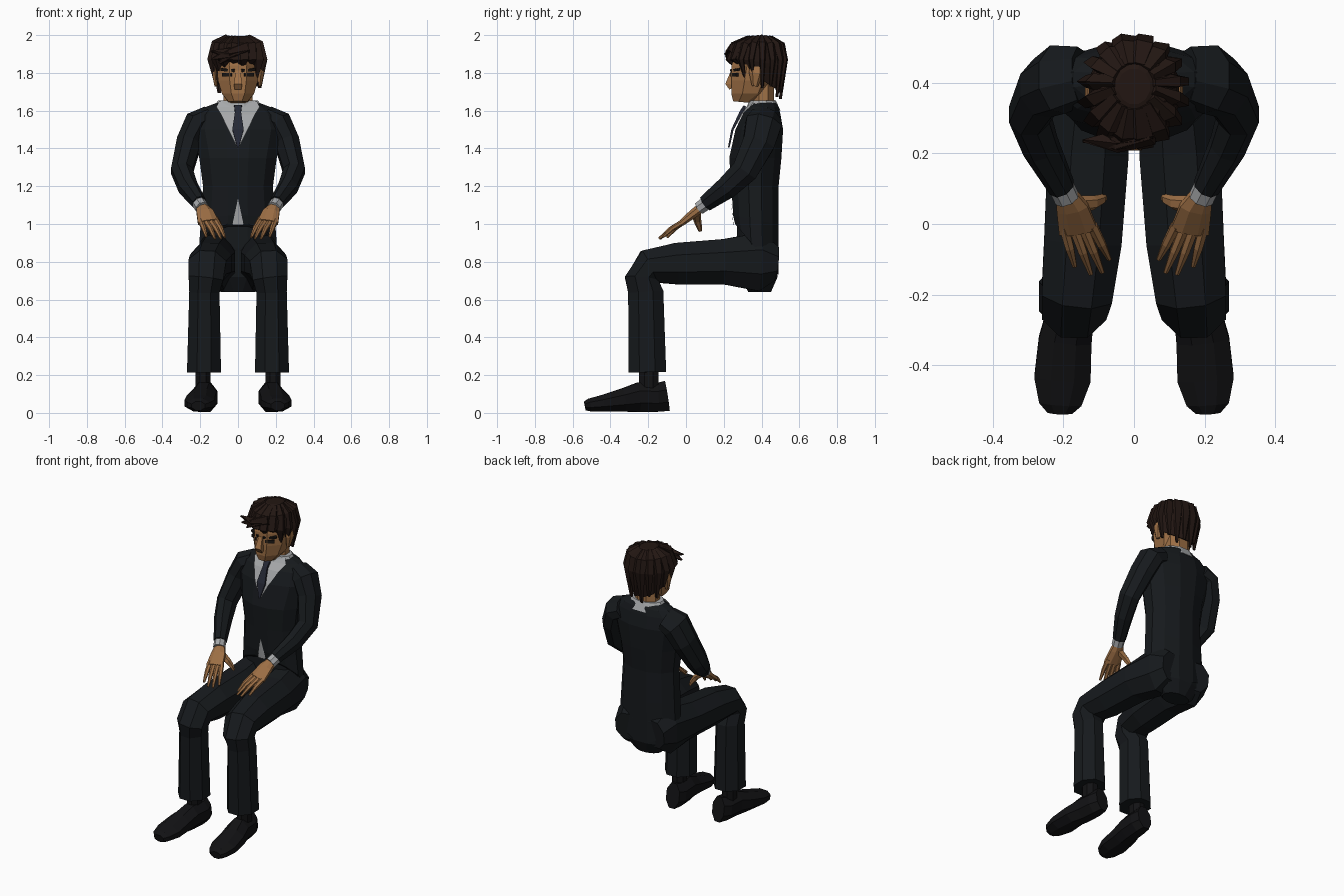
import bpy, bmesh
from math import sin, cos, pi
from mathutils import Vector as V


def material(name, rgb):
    m = bpy.data.materials.new(name)
    m.diffuse_color = (*rgb, 1)
    return m


SUIT = material("suit_cloth", (0.008, 0.010, 0.012))
SHOE = material("shoe_leather", (0.006, 0.006, 0.007))
SKIN = material("skin", (0.34, 0.16, 0.06))
HAIR = material("hair", (0.016, 0.008, 0.006))
SHIRT = material("shirt_cloth", (0.38, 0.39, 0.40))
TIE = material("tie_cloth", (0.018, 0.021, 0.035))
DARK = material("dark_features", (0.01, 0.008, 0.007))


def ring(c, u, v, n):
    # polygon whose flats touch the ends of the half axes u and v
    k = 1 / cos(pi / n)
    return [c + k * (u * cos((i + .5) * 2 * pi / n) + v * sin((i + .5) * 2 * pi / n))
            for i in range(n)]


def make(name, verts, faces, mat, mirror=False, fix=True):
    me = bpy.data.meshes.new(name)
    me.from_pydata([tuple(p) for p in verts], [], faces)
    if fix:
        bm = bmesh.new()
        bm.from_mesh(me)
        bmesh.ops.recalc_face_normals(bm, faces=bm.faces)
        bm.to_mesh(me)
        bm.free()
    me.materials.append(mat)
    ob = bpy.data.objects.new(name, me)
    bpy.context.collection.objects.link(ob)
    if mirror:
        md = ob.modifiers.new("mirror", 'MIRROR')
        md.use_mirror_merge = False
    return ob


def loft(name, rings, mat, mirror=False):
    n, m = len(rings[0]), len(rings)
    faces = [(r * n + i, r * n + (i + 1) % n, (r + 1) * n + (i + 1) % n, (r + 1) * n + i)
             for r in range(m - 1) for i in range(n)]
    faces += [tuple(range(n)), tuple(range((m - 1) * n, m * n))]
    return make(name, [p for r in rings for p in r], faces, mat, mirror)


def stack(name, rows, mat, n=12):
    # level rings: centre y, z, half width, half depth, front-to-back slope
    return loft(name, [ring(V((0, y, z)), V((a, 0, 0)), V((0, b, b * s)), n)
                       for y, z, a, b, s in rows], mat)


def tube(name, rows, mat, n=8, mirror=True):
    # rings square to a path: x, y, z, half width, half depth
    pts = [V(r[:3]) for r in rows]
    out = []
    for i, r in enumerate(rows):
        t = (pts[min(i + 1, len(pts) - 1)] - pts[max(i - 1, 0)]).normalized()
        u = (V((1, 0, 0)) - t * t.x).normalized()
        out.append(ring(pts[i], u * r[3], t.cross(u) * r[4], n))
    return loft(name, out, mat, mirror)


def panel(name, rows, mat):
    # front-facing strip: z, half width, y in the middle, y at the edge
    verts = [p for z, h, yc, ye in rows for p in ((-h, ye, z), (0, yc, z), (h, ye, z))]
    faces = [(3 * r + i, 3 * r + 3 + i, 3 * r + 4 + i, 3 * r + 1 + i)
             for r in range(len(rows) - 1) for i in (0, 1)]
    return make(name, verts, faces, mat, fix=False)


# Jacket body and sleeves
stack("jacket_body", [(.375, .865, .205, .115, -1.17), (.37, 1.02, .195, .12, -.2),
                      (.365, 1.2, .185, .125, 0), (.367, 1.35, .205, .138, 0),
                      (.388, 1.5, .24, .126, 0), (.40, 1.58, .22, .10, 0),
                      (.41, 1.62, .17, .08, 0), (.41, 1.65, .09, .065, 0)], SUIT)
tube("jacket_sleeve", [(.15, .42, 1.56, .06, .08), (.215, .41, 1.53, .07, .095),
                       (.26, .385, 1.43, .065, .085), (.297, .31, 1.28, .057, .07),
                       (.265, .22, 1.195, .05, .06), (.205, .105, 1.11, .036, .043)], SUIT)
tube("shirt_cuff", [(.21, .115, 1.115, .034, .036), (.19, .072, 1.085, .034, .034)], SHIRT)

# Shirt, collar and tie
panel("shirt_front", [(1.65, .10, .335, .36), (1.62, .115, .32, .34), (1.58, .09, .29, .298),
                      (1.5, .052, .25, .252), (1.40, .002, .23, .23)], SHIRT)
panel("shirt_tail", [(1.13, .001, .237, .237), (.995, .03, .25, .252)], SHIRT)
stack("shirt_collar", [(.41, 1.60, .14, .09, 0), (.405, 1.655, .105, .07, 0)], SHIRT)
tube("tie", [(0, .312, 1.625, .02, .008), (0, .292, 1.59, .016, .01),
             (0, .246, 1.5, .03, .006), (0, .226, 1.405, .004, .004)], TIE, 4, False)

# Trousers
stack("trouser_seat", [(.39, .64, .09, .06, 0), (.385, .72, .18, .10, 0),
                       (.38, .87, .20, .11, 0), (.37, 1.0, .185, .10, 0)], SUIT)
tube("trouser_leg", [(.10, .475, .79, .08, .09), (.115, .39, .80, .10, .155),
                     (.13, .2, .80, .115, .12), (.145, -.05, .79, .11, .11),
                     (.162, -.2, .775, .10, .09), (.17, -.235, .71, .092, .088),
                     (.178, -.213, .64, .08, .093), (.18, -.205, .215, .09, .10)], SUIT)

# Socks and shoes
tube("sock", [(.185, -.197, .24, .04, .052), (.185, -.197, .12, .04, .052)], SHOE)
tube("shoe", [(.168, -.10, .09, .045, .08), (.172, -.15, .082, .065, .076),
              (.18, -.25, .083, .067, .078), (.195, -.33, .068, .075, .062),
              (.203, -.44, .051, .08, .044), (.209, -.51, .042, .06, .034),
              (.21, -.535, .037, .035, .024)], SHOE)

# Hands
tube("palm", [(.193, .085, 1.09, .03, .025), (.175, .045, 1.06, .045, .024),
              (.158, -.02, 1.008, .055, .017)], SKIN)
tips = [(.07, -.10, .93), (.09, -.137, .923), (.122, -.142, .923), (.168, -.12, .933)]
for i, tip in enumerate(tips):
    base, tip = V((.118 + .027 * i, -.005, 1.018)), V(tip)
    mid = base.lerp(tip, .55) + V((0, 0, .008))
    tube("finger", [(*base, .014, .013), (*mid, .012, .011), (*tip, .006, .006)], SKIN, 6)
tube("thumb", [(.165, .055, 1.06, .02, .022), (.115, .06, 1.02, .016, .018),
               (.092, .07, .985, .012, .013), (.082, .075, .962, .006, .008)], SKIN, 6)

# Neck, head and face
stack("neck", [(.41, 1.55, .08, .06, 0), (.41, 1.74, .075, .055, 0)], SKIN, 8)
stack("head", [(.30, 1.645, .05, .05, -.1), (.34, 1.69, .085, .10, 0),
               (.36, 1.76, .106, .12, 0), (.38, 1.84, .112, .138, 0),
               (.39, 1.93, .10, .12, 0)], SKIN, 8)
tube("nose", [(0, .25, 1.81, .012, .012), (0, .232, 1.74, .022, .024),
              (0, .242, 1.718, .018, .014)], SKIN, 4, False)
tube("ear", [(.115, .375, 1.83, .016, .03), (.122, .372, 1.80, .017, .034),
             (.116, .365, 1.73, .008, .014)], SKIN, 6)
tube("eye", [(.03, .243, 1.79, .008, .010), (.08, .272, 1.79, .008, .010)], DARK, 4)
tube("eyebrow", [(.018, .241, 1.812, .008, .008), (.09, .279, 1.818, .008, .006)], DARK, 4)
tube("mouth", [(-.03, .247, 1.682, .004, .003), (.03, .247, 1.682, .004, .003)], DARK, 4, False)

# Hair cap with overlapping locks
stack("hair_cap", [(.382, 1.775, .115, .117, -.65), (.375, 1.86, .128, .148, -.15),
                   (.375, 1.93, .122, .142, 0), (.385, 1.975, .09, .10, 0),
                   (.39, 1.995, .045, .05, 0)], HAIR)
for k in range(16):
    ang = 2 * pi * (k + .5) / 16
    sx, cy = sin(ang), -cos(ang)
    low = 1.765 - .075 * cy + (.015 if k % 2 else -.02) if cy > -.6 else 1.84 + .02 * (k % 2)
    tube("hair_lock", [(.05 * sx, .39 + .06 * cy, 1.985, .02, .012),
                       (.105 * sx, .38 + .125 * cy, 1.945, .034, .02),
                       (.128 * sx, .375 + .15 * cy, 1.87, .03, .015),
                       (.118 * sx, .38 + .122 * cy, low - .01, .008, .006)], HAIR, 5, False)
# Swept fringe tips
for x, z in ((-.145, 1.915), (-.135, 1.875), (-.10, 1.85)):
    tube("fringe_tip", [(.05, .26, 1.93, .03, .03), (-.05, .235, 1.90, .028, .025),
                        (x, .235, z, .004, .004)], HAIR, 5, False)
